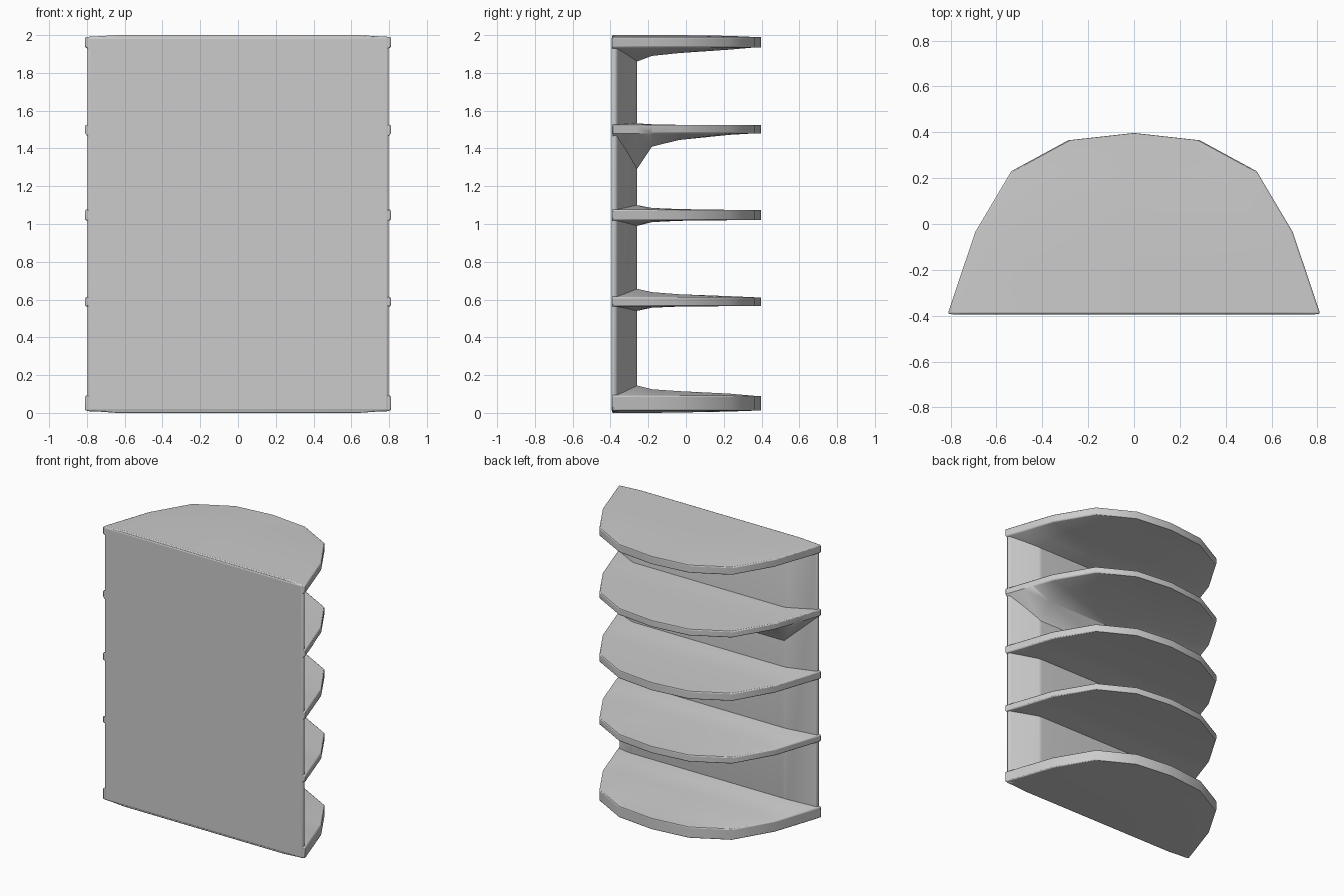
import bpy, bmesh

if "Cube" in bpy.data.objects:
    bpy.data.objects.remove(bpy.data.objects["Cube"])

# half outline of a shelf: (y, half width), back wall to rounded tip
ROWS = [(-0.392, 0.812), (-0.26, 0.768), (-0.18, 0.741), (-0.035, 0.692),
        (0.23, 0.535), (0.365, 0.287), (0.397, 0.0)]
COLS = (-1, -0.79, 0, 0.79, 1)


def finish(name, bm, width, segments, angle):
    bmesh.ops.remove_doubles(bm, verts=bm.verts, dist=0.0005)
    bmesh.ops.recalc_face_normals(bm, faces=bm.faces)
    mesh = bpy.data.meshes.new(name)
    bm.to_mesh(mesh)
    bm.free()
    ob = bpy.data.objects.new(name, mesh)
    bpy.context.collection.objects.link(ob)
    mod = ob.modifiers.new("soft_edges", 'BEVEL')
    mod.width, mod.segments = width, segments
    mod.limit_method, mod.angle_limit = 'ANGLE', angle
    bpy.context.view_layer.objects.active = ob
    ob.select_set(True)
    bpy.ops.object.shade_smooth_by_angle(angle=0.6)
    ob.select_set(False)


def shelf(name, low, high, under, over):
    """Slab with a thin rim that thickens towards the wall.
    under / over: extra depth at y = -0.26, -0.18, -0.035, 0.23."""
    bm = bmesh.new()

    def sheet(z, extra, sign):
        depth = [extra[0]] + list(extra) + [0, 0]
        return [[bm.verts.new((c * w, y, z + sign * (d if abs(c) < 1 else 0)))
                 for c in COLS] for (y, w), d in zip(ROWS, depth)]

    bottom, top = sheet(low, under, -1), sheet(high, over, 1)
    for g in (bottom, top):
        for a, b in zip(g, g[1:]):
            for i in range(4):
                bm.faces.new((a[i], a[i + 1], b[i + 1], b[i]))
    # rim and back edge
    for i in (0, 4):
        for k in range(len(ROWS) - 1):
            bm.faces.new((bottom[k][i], bottom[k + 1][i], top[k + 1][i], top[k][i]))
    for i in range(4):
        bm.faces.new((bottom[0][i], bottom[0][i + 1], top[0][i + 1], top[0][i]))
    finish(name, bm, 0.007, 2, 1.0)


# back wall: flat outside, tapered sides towards the shelves
bm = bmesh.new()
plan = [(-0.797, -0.395), (0.797, -0.395), (0.797, -0.37), (0.61, -0.26),
        (-0.61, -0.26), (-0.797, -0.37)]
face = bm.faces.new([bm.verts.new((x, y, 0.008)) for x, y in plan])
ext = bmesh.ops.extrude_face_region(bm, geom=[face])
bmesh.ops.translate(bm, vec=(0, 0, 1.984),
                    verts=[v for v in ext["geom"] if isinstance(v, bmesh.types.BMVert)])
finish("back_wall", bm, 0.012, 3, 0.4)

# five shelves, bottom to top
shelf("bottom_shelf", 0.012, 0.09, (0.012, 0.012, 0.01, 0.005), (0.055, 0.035, 0.025, 0.012))
shelf("lower_shelf", 0.565, 0.612, (0.025, 0.008, 0.002, 0), (0.045, 0.027, 0.016, 0.006))
shelf("middle_shelf", 1.02, 1.075, (0.03, 0.01, 0.003, 0), (0.025, 0.01, 0.004, 0))
shelf("upper_shelf", 1.48, 1.525, (0.19, 0.07, 0.035, 0.008), (0.008, 0.003, 0, 0))
shelf("top_shelf", 1.935, 1.99, (0.075, 0.045, 0.03, 0.012), (0.01, 0.01, 0.01, 0.006))
